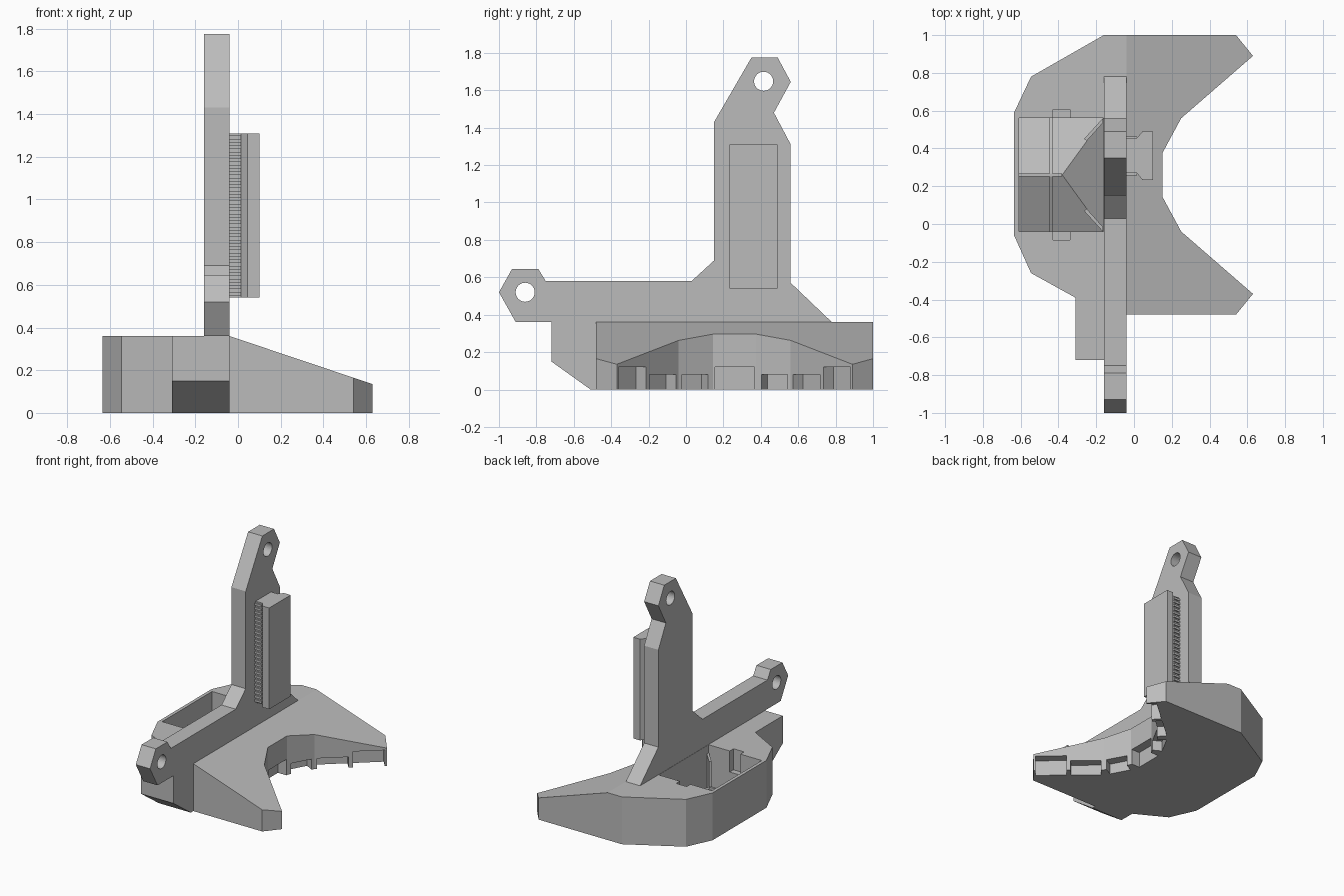
import bpy, bmesh, math
from mathutils import Vector

if "Cube" in bpy.data.objects:
    bpy.data.objects.remove(bpy.data.objects["Cube"])

grey = bpy.data.materials.new("plain grey")
grey.use_nodes = True
colour = (0.5, 0.5, 0.5, 1)
grey.diffuse_color = colour
grey.node_tree.nodes["Principled BSDF"].inputs["Base Color"].default_value = colour


def prism(name, outline, lo, hi, axis="z"):
    """Extrude an outline from lo to hi; the outline is in the other two axes, in order."""
    place = {"x": lambda a, b, t: (t, a, b),
             "y": lambda a, b, t: (a, t, b),
             "z": lambda a, b, t: (a, b, t)}[axis]
    bm = bmesh.new()
    face = bm.faces.new([bm.verts.new(place(a, b, lo)) for a, b in outline])
    ext = bmesh.ops.extrude_face_region(bm, geom=[face])
    top = [v for v in ext["geom"] if isinstance(v, bmesh.types.BMVert)]
    shift = Vector(place(0, 0, hi - lo))
    bmesh.ops.translate(bm, verts=top, vec=shift)
    bmesh.ops.recalc_face_normals(bm, faces=bm.faces)
    mesh = bpy.data.meshes.new(name)
    bm.to_mesh(mesh)
    bm.free()
    mesh.materials.append(grey)
    obj = bpy.data.objects.new(name, mesh)
    bpy.context.collection.objects.link(obj)
    return obj


def rect(a0, a1, b0, b1):
    return [(a0, b0), (a1, b0), (a1, b1), (a0, b1)]


def cut(target, cutter):
    cutter.hide_render = True
    mod = target.modifiers.new("cut", "BOOLEAN")
    mod.operation, mod.solver, mod.object = "DIFFERENCE", "EXACT", cutter
    bpy.context.view_layer.objects.active = target
    bpy.ops.object.modifier_apply(modifier=mod.name)
    bpy.data.objects.remove(cutter)


def circle(cy, cz, r, n=32):
    return [(cy + r * math.cos(i * math.tau / n), cz + r * math.sin(i * math.tau / n))
            for i in range(n)]


MID = 0.26      # symmetry line of the base in y
TOP = 0.36      # height of the flat top

# Crescent base with a sloping top
inner = [(0.63, -0.37), (0.25, -0.04), (0.15, 0.145)]
inner += [(x, 2 * MID - y) for x, y in reversed(inner)]
outline = [(0.54, -0.48)] + inner + [
    (0.54, 1), (-0.16, 1), (-0.545, 0.78), (-0.635, 0.59), (-0.635, -0.06),
    (-0.545, -0.26), (-0.31, -0.39), (-0.31, -0.48)]
base = prism("crescent_base", outline, 0, TOP)
cut(base, prism("slope_cutter", [(-0.04, TOP), (0.96, 0.024), (0.96, 0.8), (-0.04, 0.8)],
                -2, 2, "y"))

# Notches under the inner edge: start and end along each segment, height
notches = {0: [(0.03, 0.47, 0.12), (0.53, 0.96, 0.08)], 1: [(0.1, 0.85, 0.08)],
           2: [(0.04, 0.96, 0.12)], 3: [(0.15, 0.9, 0.08)],
           4: [(0.04, 0.47, 0.08), (0.53, 0.97, 0.12)]}
for seg, slots in notches.items():
    p, q = Vector(inner[seg]), Vector(inner[seg + 1])
    along = q - p
    inward = Vector((-along.y, along.x)).normalized()
    for s, e, height in slots:
        a, b = p + along * s, p + along * e
        corners = [a - inward * 0.03, b - inward * 0.03, b + inward * 0.07, a + inward * 0.07]
        cut(base, prism("notch_cutter", [tuple(c) for c in corners], -0.1, height))

# Open tray in the base, with a small slot in each side wall
cut(base, prism("tray_cutter", rect(-0.61, -0.162, -0.04, 0.56), 0.04, 0.6))
for y0, y1 in ((0.55, 0.605), (-0.085, -0.03)):
    cut(base, prism("slot_cutter", rect(-0.43, -0.34, y0, y1), 0.2, 0.6))

# Hipped floor of the tray
bm = bmesh.new()
c = [bm.verts.new(v) for v in [(-0.61, -0.04, 0.04), (-0.162, -0.04, 0.04),
                               (-0.162, 0.56, 0.04), (-0.61, 0.56, 0.04),
                               (-0.61, MID, 0.2), (-0.38, MID, 0.2)]]
for ids in ((0, 1, 5, 4), (1, 2, 5), (2, 3, 4, 5), (3, 0, 4), (3, 2, 1, 0)):
    bm.faces.new([c[i] for i in ids])
bmesh.ops.recalc_face_normals(bm, faces=bm.faces)
mesh = bpy.data.meshes.new("tray_floor")
bm.to_mesh(mesh)
bm.free()
mesh.materials.append(grey)
bpy.context.collection.objects.link(bpy.data.objects.new("tray_floor", mesh))

# Thin ribs on the tray floor and across its corners
prism("cross_rib", [(-0.04, 0.04), (0.56, 0.04), (0.56, 0.06), (MID, 0.215), (-0.04, 0.06)],
      -0.448, -0.432, "x")
prism("ridge_rib", rect(-0.61, -0.38, MID - 0.008, MID + 0.008), 0.1, 0.215)
for side in (1, -1):
    pts = [(-0.265, 0.19), (-0.165, 0.3), (-0.165, 0.275), (-0.25, 0.18)]
    prism("corner_rib", [(x, MID + side * y) for x, y in pts], 0.04, 0.3)

# Chamfered block at the front of the base
prism("front_block", [(-0.72, TOP), (-0.72, 0.15), (-0.51, 0), (-0.48, 0), (-0.48, TOP)],
      -0.31, -0.04, "x")

# Upright plate with two drilled ears
profile = [(0.78, TOP), (0.56, 0.57), (0.56, 1.31), (0.47, 1.48), (0.56, 1.645),
           (0.49, 1.775), (0.35, 1.775), (0.15, 1.43), (0.15, 0.69), (0.03, 0.58),
           (-0.75, 0.58), (-0.79, 0.645), (-0.93, 0.645), (-1, 0.52), (-0.91, TOP)]
plate = prism("upright_plate", profile, -0.16, -0.04, "x")
for hole in ((0.415, 1.648), (-0.86, 0.52)):
    cut(plate, prism("hole_cutter", circle(*hole, 0.051), -0.5, 0.5, "x"))

# T-shaped rail with fine teeth on its neck
rail = [(-0.04, 0.27), (0.015, 0.27), (0.045, 0.232), (0.1, 0.232),
        (0.1, 0.49), (0.045, 0.49), (0.015, 0.455), (-0.04, 0.455)]
prism("rail", rail, 0.54, 1.31)
for i in range(25):
    z = 0.55 + i * 0.0305
    prism("rail_tooth", rect(-0.04, 0.015, 0.258, 0.464), z, z + 0.017)
